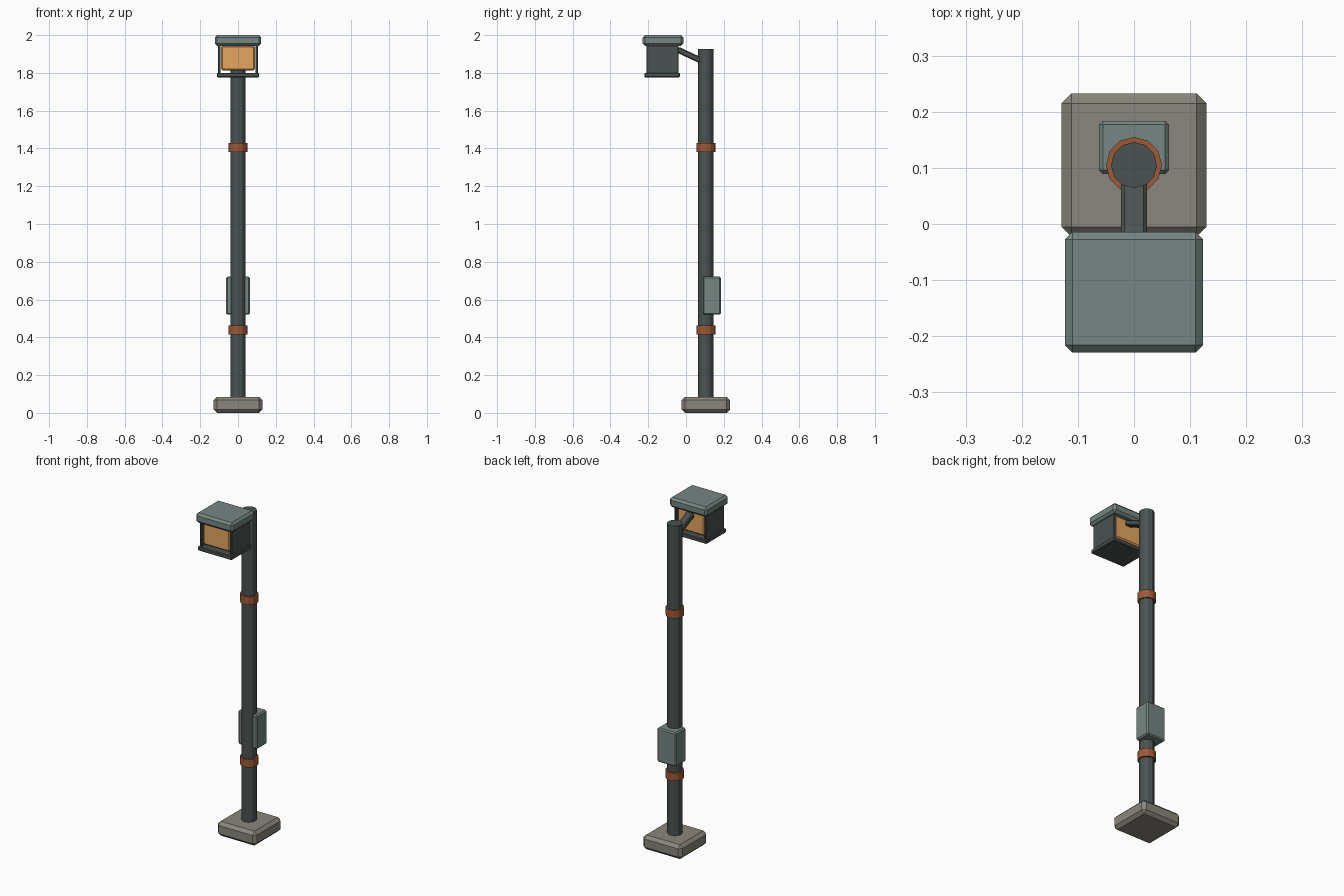
import bpy, math

if "Cube" in bpy.data.objects:
    bpy.data.objects.remove(bpy.data.objects["Cube"])

POLE_Y = 0.105
HEAD_Y = -0.124


def material(name, rgb):
    m = bpy.data.materials.new(name)
    m.diffuse_color = (*rgb, 1)
    m.use_nodes = True
    m.node_tree.nodes["Principled BSDF"].inputs["Base Color"].default_value = m.diffuse_color
    return m


DARK = material("dark_metal", (0.07, 0.085, 0.082))
GREEN = material("painted_metal", (0.18, 0.24, 0.225))
STONE = material("concrete", (0.25, 0.24, 0.20))
RUST = material("rust", (0.33, 0.10, 0.04))
GLOW = material("lamp_glass", (0.78, 0.38, 0.12))


def finish(name, mat, bevel):
    o = bpy.context.object
    o.name = name
    o.data.materials.append(mat)
    if bevel:
        b = o.modifiers.new("chamfer", 'BEVEL')
        b.width = bevel
        b.segments = 1
        b.limit_method = 'ANGLE'
        b.angle_limit = math.radians(40)
    return o


def box(name, lo, hi, mat, bevel=0):
    center = [(a + b) / 2 for a, b in zip(lo, hi)]
    bpy.ops.mesh.primitive_cube_add(size=1, location=center)
    o = bpy.context.object
    o.scale = [b - a for a, b in zip(lo, hi)]
    bpy.ops.object.transform_apply(location=False, rotation=False, scale=True)
    return finish(name, mat, bevel)


def tube(name, r, z0, z1, mat, bevel=0):
    bpy.ops.mesh.primitive_cylinder_add(vertices=12, radius=r, depth=z1 - z0,
                                        location=(0, POLE_Y, (z0 + z1) / 2))
    return finish(name, mat, bevel)


# Footing and pole
box("base", (-0.129, POLE_Y - 0.128, 0), (0.129, POLE_Y + 0.128, 0.085), STONE, 0.018)
tube("pole", 0.041, 0.05, 1.926, DARK)

# Rusty clamps around the pole
for name, z in (("lower_clamp", 0.438), ("upper_clamp", 1.405)):
    tube(name, 0.05, z - 0.024, z + 0.024, RUST)

# Control box on the back of the pole
box("control_box", (-0.0625, 0.089, 0.52), (0.0625, 0.184, 0.722), GREEN, 0.007)

# Sloped arm from the pole to the lamp head
y0, z0, y1, z1 = -0.046, 1.924, 0.095, 1.858
length = math.hypot(y1 - y0, z1 - z0)
arm = box("arm", (-0.023, -length / 2, -0.016), (0.023, length / 2, 0.016), DARK, 0.006)
arm.location = (0, (y0 + y1) / 2, (z0 + z1) / 2)
arm.rotation_euler.x = math.atan2(z1 - z0, y1 - y0)

# Lamp head: roof, floor, side panels and glowing block
box("roof", (-0.123, -0.229, 1.942), (0.123, -0.0145, 2.0), GREEN, 0.013)
box("lamp_floor", (-0.112, -0.219, 1.776), (0.112, -0.033, 1.80), DARK, 0.004)
for name, s in (("left_panel", -1), ("right_panel", 1)):
    a, b = sorted((s * 0.093, s * 0.105))
    box(name, (a, -0.209, 1.795), (b, -0.04, 1.95), DARK, 0.003)
box("lamp_block", (-0.089, -0.203, 1.812), (0.089, -0.046, 1.945), GLOW, 0.008)
